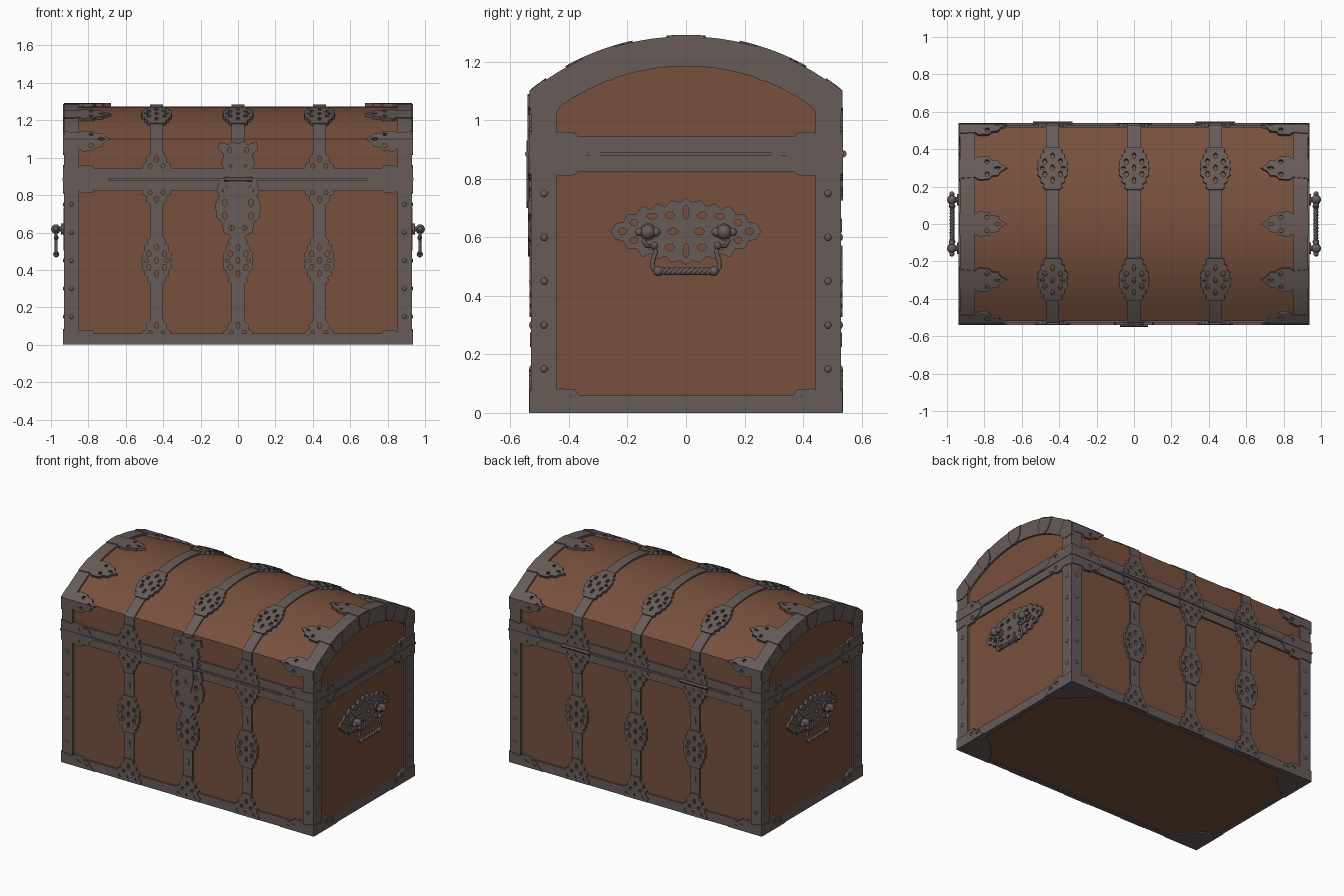
import bpy, bmesh, math
from math import sin, cos, pi
from mathutils import Vector, Matrix
from mathutils.geometry import tessellate_polygon

if "Cube" in bpy.data.objects:
    bpy.data.objects.remove(bpy.data.objects["Cube"])

HX, HY, WALL, TOP = .93, .53, 1.10, 1.287
RISE = TOP - WALL
R = (HY**2 + RISE**2) / (2 * RISE)
HALF = math.asin(HY / R)
CZ = TOP - R
L = 2 * WALL + 2 * HALF * R            # path length: up front, over lid, down back
CUTS = [WALL + 2 * HALF * R * k / 20 for k in range(21)]


def material(name, col):
    m = bpy.data.materials.new(name)
    m.diffuse_color = (*col, 1)
    m.use_nodes = True
    m.node_tree.nodes["Principled BSDF"].inputs["Base Color"].default_value = m.diffuse_color
    return m


leather = material("brown leather", (.185, .081, .047))
metal = material("dark iron", (.135, .105, .098))


def finish(bm, name, mat, angle=30):
    bmesh.ops.recalc_face_normals(bm, faces=bm.faces)
    me = bpy.data.meshes.new(name)
    bm.to_mesh(me)
    bm.free()
    ob = bpy.data.objects.new(name, me)
    bpy.context.collection.objects.link(ob)
    me.materials.append(mat)
    bpy.ops.object.select_all(action='DESELECT')
    ob.select_set(True)
    bpy.context.view_layer.objects.active = ob
    bpy.ops.object.shade_smooth_by_angle(angle=math.radians(angle))
    return ob


# surface maps: flat (u, v, height) onto the chest
def wrap(u, s, h):
    if s <= WALL + 1e-5:
        return (u, -HY - h, s)
    if s >= L - WALL - 1e-5:
        return (u, HY + h, L - s)
    a = (s - WALL) / R - HALF
    return (u, (R + h) * sin(a), CZ + (R + h) * cos(a))


def end(sx):
    return lambda a, b, h: (sx * (HX + h), a, b)


def plate(bm, loops, mapf, h0, h1, at=lambda a, b: (a, b)):
    """Flat outline (first loop) with pierced holes, thickened and laid on a surface."""
    loops = [[Vector((*at(*p), 0)) for p in lp] for lp in loops]
    t = bmesh.new()
    vs = [t.verts.new(p) for lp in loops for p in lp]
    for tri in tessellate_polygon(loops):
        try:
            t.faces.new([vs[i] for i in tri])
        except ValueError:
            pass
    if mapf is wrap:
        lo, hi = min(v.co.y for v in vs), max(v.co.y for v in vs)
        for c in CUTS:
            if lo < c < hi:
                bmesh.ops.bisect_plane(t, geom=t.verts[:] + t.edges[:] + t.faces[:], dist=1e-5,
                                       plane_co=(0, c, 0), plane_no=(0, 1, 0))
    ex = bmesh.ops.extrude_face_region(t, geom=t.faces[:])
    for g in ex["geom"]:
        if isinstance(g, bmesh.types.BMVert):
            g.co.z = 1
    for v in t.verts:
        v.co = mapf(v.co.x, v.co.y, h0 + (h1 - h0) * v.co.z)
    bmesh.ops.recalc_face_normals(t, faces=t.faces)
    me = bpy.data.meshes.new("tmp")
    t.to_mesh(me)
    t.free()
    bm.from_mesh(me)
    bpy.data.meshes.remove(me)


def rect(a0, a1, b0, b1):
    return [(a0, b0), (a1, b0), (a1, b1), (a0, b1)]


def ell(a, b, ra, rb, n=8):
    return [(a + ra * cos(2 * pi * k / n), b + rb * sin(2 * pi * k / n)) for k in range(n)]


def sym(half):
    return list(dict.fromkeys(half + [(-x, y) for x, y in reversed(half)]))


def quad(q):
    return sym(list(dict.fromkeys(q + [(x, -y) for x, y in reversed(q)])))


# ornament outlines
medal = [quad([(.036, .122), (.052, .108), (.046, .09), (.066, .078), (.063, .055), (.08, .04), (.077, .015), (.083, 0)])]
medal += [ell(x, y, .012, .017) for x in (-.042, .042) for y in (-.036, .036)]
medal += [ell(0, y, .01, .018) for y in (-.07, 0, .07)] + [ell(x, 0, .012, .009) for x in (-.056, .056)]
fan = [sym([(.09, 0), (.094, .03), (.076, .045), (.078, .07), (.055, .082), (.057, .105), (.036, .125), (.034, .15)])]
fan += [ell(x, y, .011, .012) for x, y in ((-.06, .028), (.06, .028), (-.035, .062), (.035, .062), (0, .03))] + [ell(0, .1, .01, .018)]
half_leaf = [(.068, 0), (.06, .08), (.076, .1), (.072, .155), (.052, .17), (.048, .205), (.025, .215), (0, .25)]
leaf = [sym(half_leaf)] + [ell(x, .145, .014, .012) for x in (-.04, .04)] + [ell(0, .2, .008, .018)]
corner_leaf = [[(0, 0)] + half_leaf, ell(.045, .14, .01, .018), ell(.03, .19, .008, .012)]
grip = [quad([(0, .115), (.02, .1), (.05, .106), (.07, .085), (.1, .095), (.12, .075), (.15, .088), (.17, .058),
              (.2, .06), (.215, .032), (.24, .028), (.257, 0)])]
grip += [ell(x, y, .016, .012) for x in (-.055, .055) for y in (-.055, .055)]
grip += [ell(x, y, .018, .01) for x in (-.115, .115) for y in (-.052, .052)]
grip += [ell(x, y, .014, .011) for x in (-.178, .178) for y in (-.03, .03)]
grip += [ell(0, y, .01, .024) for y in (-.065, .065)] + [ell(x, 0, r, .012) for x, r in ((-.217, .014), (.217, .014), (-.045, .018), (.045, .018))]
lock = [sym([(.1, .878), (.115, .82), (.1, .8), (.122, .75), (.115, .68), (.085, .655), (.078, .6), (.045, .585), (.03, .555), (0, .535)])]
lock += [ell(x, z, .013, .02) for x in (-.07, .07) for z in (.83, .76, .69)] + [ell(x, .625, .014, .014) for x in (-.035, .035)]
hasp = [sym([(0, 1.075), (.03, 1.09), (.05, 1.07), (.1, 1.085), (.108, 1.045), (.075, 1.02), (.09, .97), (.075, .94), (.08, .893)])]
hasp += [ell(x, z, .012, .016) for x in (-.045, .045) for z in (.95, 1.04)]

# leather body and lid
bm = bmesh.new()
bmesh.ops.create_cube(bm, size=1, matrix=Matrix.Translation((0, 0, .443)) @ Matrix.Diagonal((1.836, 1.036, .876, 1)))
finish(bm, "chest_body", leather)
bm = bmesh.new()
prof = [wrap(-.918, s, -.012) for s in [.887] + CUTS + [L - .887]]
f = bm.faces.new([bm.verts.new(p) for p in prof])
ex = bmesh.ops.extrude_face_region(bm, geom=[f], use_keep_orig=True)
bmesh.ops.translate(bm, verts=[g for g in ex["geom"] if isinstance(g, bmesh.types.BMVert)], vec=(1.836, 0, 0))
finish(bm, "chest_lid", leather)

# iron frame: bands and corner posts on front, lid and back, framed ends
bm = bmesh.new()
for b0, b1 in ((0, .06), (.825, .88), (.89, .945)):
    for r in (rect(-HX, HX, b0, b1), rect(-HX, HX, L - b1, L - b0)):
        plate(bm, [r], wrap, -.03, 0)
for sx in (-1, 1):
    for b0, b1 in ((0, .88), (.89, L - .89), (L - .88, L)):
        plate(bm, [rect(.85, HX, b0, b1)], wrap, -.03, 0, lambda a, b: (sx * a, b))
    plate(bm, [rect(-HY, HY, 0, .88), rect(-.44, .44, .06, .825)], end(sx), -.03, 0)
    outer = [(-HY, .89)] + [wrap(0, s, 0)[1:] for s in CUTS] + [(HY, .89)]
    ri = (.44**2 + .145**2) / .29
    hole = [(-.44, .945)] + [(.44 * k / 8, 1.185 - ri + math.sqrt(ri**2 - (.44 * k / 8)**2)) for k in range(-8, 9)] + [(.44, .945)]
    plate(bm, [outer, hole], end(sx), -.03, 0)
finish(bm, "iron_frame", metal)

# seam rim
bm = bmesh.new()
bmesh.ops.create_cube(bm, size=1, matrix=Matrix.Translation((0, 0, .885)) @ Matrix.Diagonal((1.876, 1.078, .012, 1)))
finish(bm, "seam_rim", metal)

# straps with pierced plates, same on front and back
straps, orn = bmesh.new(), bmesh.new()
for x in (-.435, 0, .435):
    for back in (False, True):
        def at(off, k=1):
            return lambda a, b: (x + a, L - (off + k * b) if back else off + k * b)
        for s0, s1 in ((.13, .345), (.555, .74), (1.03, 1.26), (1.475, L / 2)):
            plate(straps, [rect(-.035, .035, s0, s1)], wrap, -.03, -.002, at(0))
        for s in (.45, 1.367):
            plate(orn, medal, wrap, -.02, .005, at(s))
        for s, k in ((.002, 1), (.876, -1), (.894, 1)):
            plate(orn, fan, wrap, -.02, .006, at(s, k))
        for s in (.25, .64):
            plate(orn, [ell(0, s, .01, .024)], wrap, -.01, .003, at(0))
finish(straps, "straps", metal)
finish(orn, "strap_ornaments", metal)

# leaf shaped corner plates
bm = bmesh.new()
for sx in (-1, 1):
    for s in (WALL, 1.367, L / 2, L - 1.367, L - WALL):
        plate(bm, leaf, wrap, -.02, .005, lambda a, b: (sx * (HX - b), s + a * .88))
    for s in (.885, L - .885):
        plate(bm, leaf, wrap, -.02, .006, lambda a, b: (sx * (HX + .004 - b), s + a))
    for k in (False, True):
        plate(bm, corner_leaf, wrap, -.02, .005, lambda a, b: (sx * (HX + .004 - b), L - a * 1.05 if k else a * 1.05))
    for sy in (-1, 1):
        plate(bm, leaf, end(sx), -.02, .005, lambda a, b: (sy * (HY + .004 - b), .885 + a))
        plate(bm, corner_leaf, end(sx), -.02, .005, lambda a, b: (sy * (HY + .004 - b), a * 1.1))
        plate(bm, [[(.532, 1.02), (.533, 1.102), (.465, 1.143), (.42, 1.07), (.435, 1.035), (.47, 1.015)]],
              end(sx), -.02, .005, lambda a, b: (sy * a, b))
        # rounded guards and edge strips under the bottom
        plate(bm, [[(0, 0), (.22, 0), (.21, .07), (.16, .12), (.12, .16), (.07, .21), (0, .22)]],
              lambda a, b, h: (a, b, h), 0, .02, lambda a, b: (sx * (HX - a), sy * (HY - b)))
    # rounded tabs folded over the lid arch
    for th in (-.355, 0, .355):
        plate(bm, [sym([(.057, .001), (.053, .05), (.042, .08), (.022, .1), (0, .106)])], end(sx), -.02, .005,
              lambda a, b: (sin(th) * (R - b) + cos(th) * a, CZ + cos(th) * (R - b) - sin(th) * a))
finish(bm, "corner_plates", metal)

# lock on the front, hinges on the back
bm = bmesh.new()
plate(bm, lock, wrap, -.005, .01)
plate(bm, hasp, wrap, -.005, .011)
plate(bm, [sym([(.045, .93), (.05, .8), (.03, .72), (0, .7)]), ell(0, .79, .01, .018)], wrap, 0, .015)
for x, y, ln in ((0, -.538, .15), (-.435, .537, .21), (.435, .537, .21)):
    bmesh.ops.create_cone(bm, cap_ends=True, segments=12, radius1=.012, radius2=.012, depth=ln,
                          matrix=Matrix.Translation((x, y, .885)) @ Matrix.Rotation(pi / 2, 4, 'Y'))
finish(bm, "lock_and_hinges", metal)

# rivets on the corner posts
bm = bmesh.new()
for z in (.15, .3, .45, .6, .75):
    for sx in (-1, 1):
        for sy in (-1, 1):
            for p, d in (((sx * HX, sy * .485, z), (.5, 1, 1)), ((sx * .89, sy * HY, z), (1, .5, 1))):
                bmesh.ops.create_uvsphere(bm, u_segments=10, v_segments=6, radius=.012,
                                          matrix=Matrix.Translation(p) @ Matrix.Diagonal((*d, 1)))
finish(bm, "rivets", metal, 60)


def tube(name, pts, r, kind='POLY'):
    cu = bpy.data.curves.new(name, 'CURVE')
    cu.dimensions, cu.bevel_depth, cu.bevel_resolution, cu.use_fill_caps = '3D', r, 2, True
    sp = cu.splines.new('POLY')
    sp.points.add(len(pts) - 1)
    for q, p in zip(sp.points, pts):
        q.co = (*p, 1)
    cu.materials.append(metal)
    ob = bpy.data.objects.new(name, cu)
    bpy.context.collection.objects.link(ob)
    bpy.ops.object.select_all(action='DESELECT')
    ob.select_set(True)
    bpy.context.view_layer.objects.active = ob
    bpy.ops.object.convert(target='MESH')
    bpy.ops.object.shade_smooth_by_angle(angle=math.radians(50))


# end handles: pierced plate, knobs, hanging bail with twisted bar
for sx, side in ((-1, "left"), (1, "right")):
    bm = bmesh.new()
    plate(bm, grip, end(sx), -.02, .004, lambda a, b: (a, b + .62))
    for sy in (-1, 1):
        for x, y, z, r in ((.974, .13, .618, .026), (.974, .16, .618, .014), (.974, .103, .618, .016), (.972, .095, .484, .017), (.972, .108, .572, .013)):
            bmesh.ops.create_uvsphere(bm, u_segments=14, v_segments=8, radius=r, matrix=Matrix.Translation((sx * x, sy * y, z)))
        for x, r, d in ((.938, .03, .016), (.95, .014, .05)):
            bmesh.ops.create_cone(bm, cap_ends=True, segments=14, radius1=r, radius2=r, depth=d,
                                  matrix=Matrix.Translation((sx * x, sy * .13, .618)) @ Matrix.Rotation(pi / 2, 4, 'Y'))
    finish(bm, side + "_handle_mount", metal, 40)
    arm = [(.132, .61), (.145, .588), (.135, .57), (.108, .57), (.103, .55), (.112, .525), (.116, .5), (.108, .488), (.09, .484)]
    tube(side + "_handle_bail", [(sx * .972, y, z) for y, z in arm] + [(sx * .972, -y, z) for y, z in reversed(arm)], .008)
    for k in range(3):
        tube(f"{side}_handle_twist_{k}", [(sx * .972 + .007 * cos(t * .55 + k * 2.094), -.09 + .18 * t / 40,
                                          .484 + .007 * sin(t * .55 + k * 2.094)) for t in range(41)], .007)
